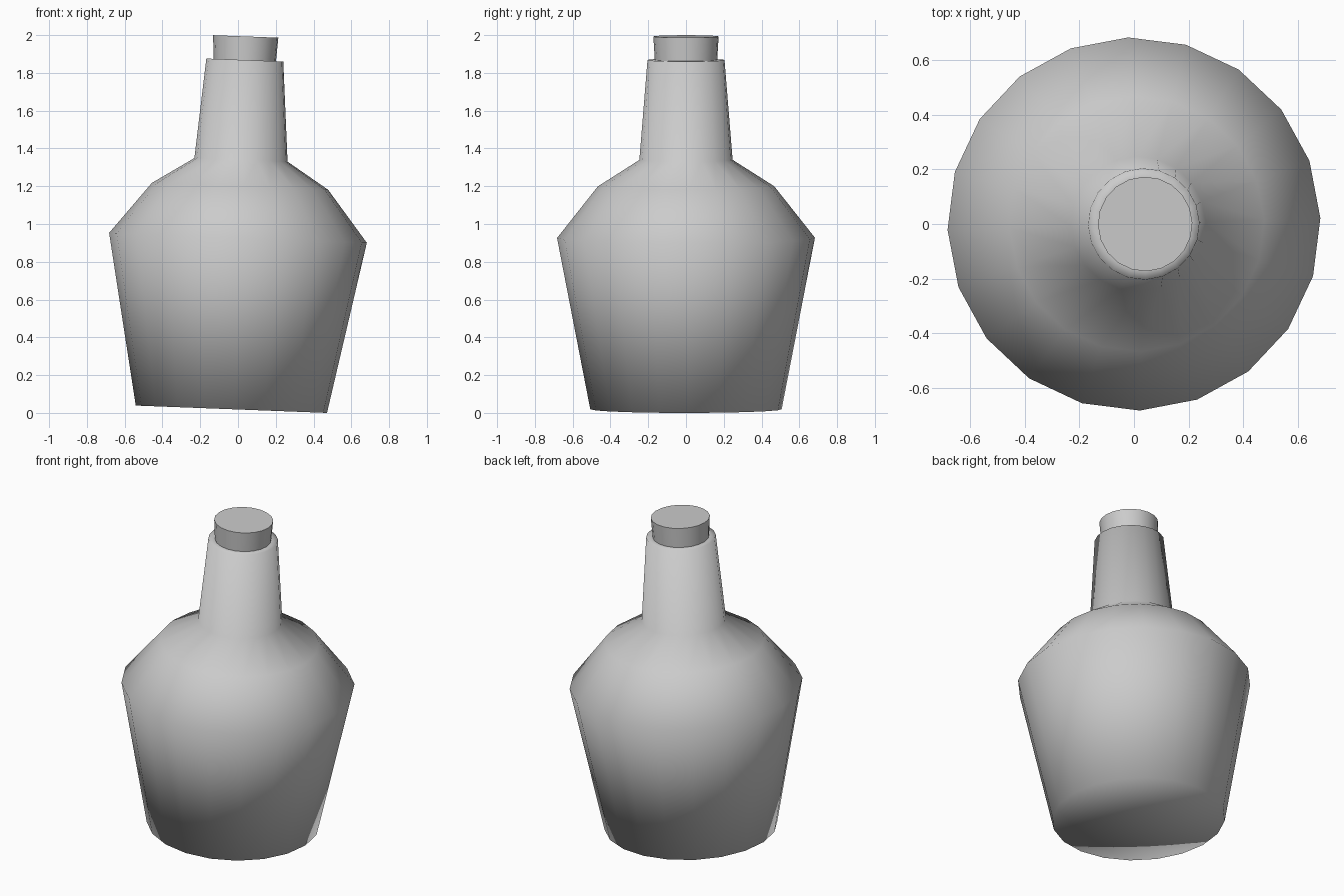
import bpy, bmesh, math
from mathutils import Matrix

if "Cube" in bpy.data.objects:
    bpy.data.objects.remove(bpy.data.objects["Cube"])

SIDES = 20
# Whole bottle leans slightly towards +x
LEAN = (Matrix.Translation((-0.035, 0, 0.0194))
        @ Matrix.Rotation(math.radians(2.2), 4, 'Y')
        @ Matrix.Rotation(math.radians(1.8), 4, 'Z'))


def lathe(name, profile):
    """Revolve (radius, height) points around z; radius 0 closes the end."""
    bm = bmesh.new()
    rings = []
    for r, z in profile:
        if r == 0:
            rings.append([bm.verts.new((0, 0, z))] * SIDES)
        else:
            rings.append([bm.verts.new((r * math.cos(2 * math.pi * i / SIDES),
                                        r * math.sin(2 * math.pi * i / SIDES), z))
                          for i in range(SIDES)])
    for a, b in zip(rings, rings[1:]):
        for i in range(SIDES):
            j = (i + 1) % SIDES
            quad = list(dict.fromkeys((a[i], a[j], b[j], b[i])))
            bm.faces.new(quad)
    bm.transform(LEAN)
    bmesh.ops.recalc_face_normals(bm, faces=bm.faces)
    mesh = bpy.data.meshes.new(name)
    bm.to_mesh(mesh)
    bm.free()
    obj = bpy.data.objects.new(name, mesh)
    bpy.context.collection.objects.link(obj)
    mesh.shade_smooth()
    return obj


# Glass body with shoulder and neck, soft shading all over
lathe("bottle", [(0, 0), (0.507, 0), (0.683, 0.908), (0.467, 1.181),
                 (0.247, 1.321), (0.204, 1.85), (0.165, 1.85), (0, 1.85)])

# Tapered cork with crisp rim
cork = lathe("cork", [(0, 1.80), (0.162, 1.80), (0.173, 1.975), (0, 1.975)])
bpy.ops.object.select_all(action='DESELECT')
cork.select_set(True)
bpy.context.view_layer.objects.active = cork
bpy.ops.object.shade_smooth_by_angle(angle=math.radians(40))
